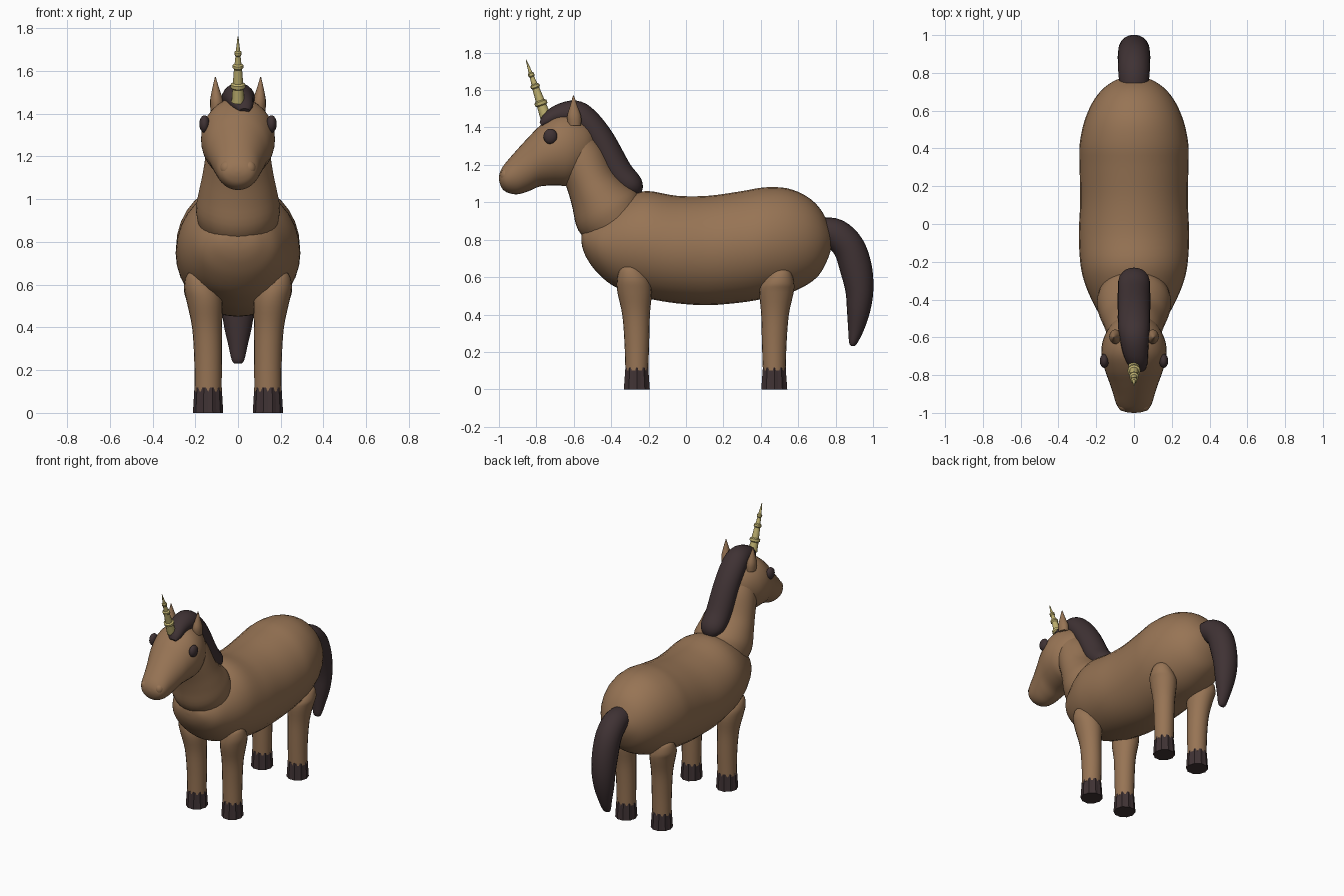
import bpy, bmesh, math
from mathutils import Vector

cube = bpy.data.objects.get("Cube")
if cube:
    bpy.data.objects.remove(cube)


def material(name, rgb):
    m = bpy.data.materials.new(name)
    m.use_nodes = True
    m.diffuse_color = (*rgb, 1)
    m.node_tree.nodes["Principled BSDF"].inputs["Base Color"].default_value = (*rgb, 1)
    return m


COAT = material("brown coat", (0.31, 0.175, 0.09))
DARK = material("dark hair", (0.05, 0.032, 0.034))
GOLD = material("gold horn", (0.52, 0.44, 0.16))
Y, Z = Vector((0, 1, 0)), Vector((0, 0, 1))


def finish(name, bm, mat, angle=50):
    bmesh.ops.recalc_face_normals(bm, faces=bm.faces[:])
    mesh = bpy.data.meshes.new(name)
    bm.to_mesh(mesh)
    bm.free()
    mesh.materials.append(mat)
    ob = bpy.data.objects.new(name, mesh)
    bpy.context.collection.objects.link(ob)
    if angle:
        bpy.ops.object.select_all(action='DESELECT')
        ob.select_set(True)
        bpy.context.view_layer.objects.active = ob
        bpy.ops.object.shade_smooth_by_angle(angle=math.radians(angle))
    return ob


def spline(rows, steps):
    """Catmull-Rom through rows of numbers."""
    out = []
    for i in range(len(rows) - 1):
        quad = zip(rows[max(i - 1, 0)], rows[i], rows[i + 1], rows[min(i + 2, len(rows) - 1)])
        quad = list(quad)
        for s in range(steps):
            t = s / steps
            out.append([b + .5 * t * (c - a + t * (2 * a - 5 * b + 4 * c - d + t * (3 * (b - c) + d - a)))
                        for a, b, c, d in quad])
    return out + [list(rows[-1])]


def loft(name, rows, mat, axis=None, sides=24, steps=4, angle=50, flute=0):
    """Skin elliptical rings (x, y, z, half width, half depth); rings follow the path unless axis is set."""
    rows = spline(rows, steps)
    pts = [Vector(r[:3]) for r in rows]
    bm = bmesh.new()
    rings = []
    for i, (p, r) in enumerate(zip(pts, rows)):
        tan = axis or pts[min(i + 1, len(pts) - 1)] - pts[max(i - 1, 0)]
        up = Vector((1, 0, 0)).cross(tan).normalized()
        ring = []
        for k in range(sides):
            a = math.tau * k / sides
            f = 1 - flute * (k % 2)
            ring.append(bm.verts.new(p + f * (Vector((math.cos(a) * max(r[3], .002), 0, 0))
                                              + up * math.sin(a) * max(r[4], .002))))
        rings.append(ring)
    for lo, hi in zip(rings, rings[1:]):
        for k in range(sides):
            j = (k + 1) % sides
            bm.faces.new((lo[k], lo[j], hi[j], hi[k]))
    bm.faces.new(rings[0])
    bm.faces.new(rings[-1])
    return finish(name, bm, mat, angle)


def ball(name, centre, size, mat):
    bm = bmesh.new()
    bmesh.ops.create_uvsphere(bm, u_segments=20, v_segments=12, radius=1)
    bmesh.ops.scale(bm, vec=size, verts=bm.verts)
    bmesh.ops.translate(bm, vec=centre, verts=bm.verts)
    return finish(name, bm, mat)


def profile(rows):
    """Turn (y, bottom, top, half width) into ring rows."""
    return [(0, y, (b + t) / 2, w, (t - b) / 2) for y, b, t, w in rows]


# Barrel and rump
loft("body", profile([
    (-.56, .8, .81, .005), (-.553, .755, .85, .07), (-.53, .70, .88, .12), (-.48, .63, .93, .18),
    (-.4, .56, .99, .225), (-.3, .515, 1.04, .265), (-.2, .485, 1.06, .285), (-.05, .46, 1.035, .292),
    (.12, .45, 1.035, .285), (.3, .465, 1.06, .288), (.42, .485, 1.08, .288), (.54, .51, 1.075, .264),
    (.64, .555, 1.035, .222), (.71, .61, .975, .17), (.755, .69, .9, .11), (.775, .75, .85, .055),
    (.78, .795, .805, .005)]), COAT, axis=Y, sides=32)

# Neck and head
loft("neck", [(0, -.37, .89, .185, .175), (0, -.42, .955, .197, .188), (0, -.47, 1.04, .182, .155),
              (0, -.51, 1.12, .165, .135), (0, -.56, 1.24, .145, .13), (0, -.6, 1.34, .12, .1)],
     COAT, sides=32)
loft("head", profile([
    (-.47, 1.3, 1.31, .005), (-.485, 1.24, 1.37, .06), (-.52, 1.17, 1.42, .11), (-.57, 1.12, 1.455, .145),
    (-.63, 1.09, 1.475, .168), (-.7, 1.09, 1.465, .172), (-.78, 1.085, 1.41, .152), (-.84, 1.06, 1.35, .13),
    (-.9, 1.043, 1.285, .11), (-.95, 1.05, 1.228, .095), (-.98, 1.07, 1.19, .075), (-.995, 1.1, 1.16, .045),
    (-1, 1.125, 1.135, .005)]), COAT, axis=Y, sides=32)

# Mane and tail
loft("mane", [(0, -.265, 1.04, .04, .03), (0, -.29, 1.085, .08, .065), (0, -.365, 1.163, .086, .078),
              (0, -.456, 1.33, .086, .076), (0, -.537, 1.435, .085, .074), (.002, -.6, 1.473, .078, .072),
              (.008, -.685, 1.467, .066, .054), (.02, -.745, 1.438, .05, .035), (.03, -.775, 1.415, .025, .012)],
     DARK, sides=20)
loft("tail", [(0, .72, .85, .075, .07), (0, .8, .83, .083, .082), (0, .87, .76, .086, .085),
              (0, .908, .65, .085, .086), (0, .927, .53, .08, .075), (0, .922, .42, .068, .062),
              (0, .908, .32, .046, .042), (0, .893, .25, .03, .022), (0, .89, .232, .018, .01)],
     DARK, sides=20)

# Ringed horn
base, tip = Vector((0, -.75, 1.455)), Vector((0, -.855, 1.762))
horn = [(0, .03), (.2, .026), (.22, .034), (.27, .034), (.29, .024), (.5, .019), (.52, .025), (.56, .025),
        (.58, .016), (.7, .012), (.72, .017), (.76, .017), (.78, .01), (1, .002)]
loft("horn", [(*base.lerp(tip, t), r, r) for t, r in horn], GOLD, axis=tip - base,
     sides=12, steps=1, angle=30)

# Paired parts
for s, side in ((1, "left"), (-1, "right")):
    ball(f"{side}_eye", (s * .157, -.725, 1.352), (.024, .037, .041), DARK)
    ball(f"{side}_nostril", (s * .052, -.962, 1.145), (.032, .03, .036), COAT)
    loft(f"{side}_ear", [(s * .098, -.595, 1.41, .03, .035), (s * .1, -.598, 1.46, .031, .038),
                         (s * .104, -.6, 1.515, .017, .02), (s * .106, -.602, 1.572, .002, .002)],
         COAT, axis=Z, sides=14)
    for end, y, lean, top in (("front", -.263, -1, .67), ("hind", .472, 1, .652)):
        loft(f"{side}_{end}_leg", [
            (s * .14, y, .1, .063, .061), (s * .14, y, .25, .065, .066),
            (s * .145, y + lean * .004, .4, .07, .074), (s * .156, y + lean * .012, .52, .084, .092),
            (s * .172, y + lean * .02, top - .085, .08, .086), (s * .185, y + lean * .032, top - .03, .058, .06),
            (s * .19, y + lean * .036, top - .008, .03, .03), (s * .19, y + lean * .036, top, .003, .003)],
            COAT, axis=Z, sides=20)
        loft(f"{side}_{end}_hoof", [(s * .14, y, 0, .071, .073), (s * .14, y, .118, .064, .064)],
             DARK, axis=Z, sides=20, steps=1, angle=0, flute=.07)
